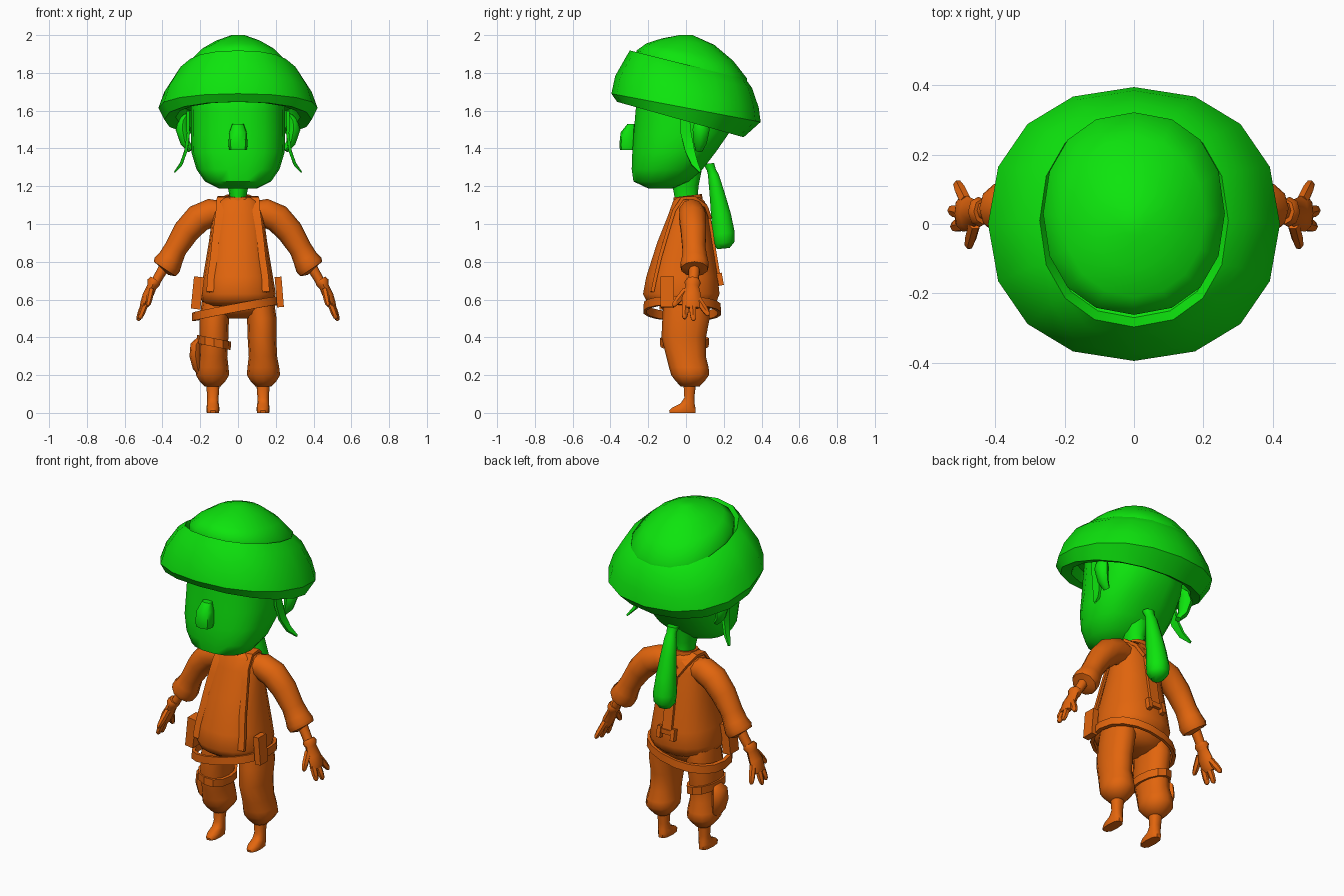
import bpy, bmesh, math
from mathutils import Vector


def material(name, col):
    m = bpy.data.materials.new(name)
    m.diffuse_color = (*col, 1)
    return m


GREEN = material("bright_green", (0.004, 0.78, 0.004))
ORANGE = material("orange", (0.76, 0.13, 0.004))


def build(name, rings, mat, mirror=False, caps=True, angle=50):
    """Skin a list of equal-length point rings into one object."""
    bm = bmesh.new()
    rows = [[bm.verts.new(p) for p in r] for r in rings]
    n = len(rows[0])
    for a, b in zip(rows, rows[1:]):
        for i in range(n):
            j = (i + 1) % n
            bm.faces.new((a[i], a[j], b[j], b[i]))
    if caps:
        bm.faces.new(rows[0])
        bm.faces.new(rows[-1])
    bmesh.ops.remove_doubles(bm, verts=bm.verts, dist=0.0005)
    bmesh.ops.recalc_face_normals(bm, faces=bm.faces)
    me = bpy.data.meshes.new(name)
    bm.to_mesh(me)
    bm.free()
    me.materials.append(mat)
    ob = bpy.data.objects.new(name, me)
    bpy.context.collection.objects.link(ob)
    if mirror:
        ob.modifiers.new("mirror", 'MIRROR').use_mirror_merge = False
    bpy.context.view_layer.objects.active = ob
    ob.select_set(True)
    bpy.ops.object.shade_smooth_by_angle(angle=math.radians(angle))
    ob.select_set(False)
    return ob


def oval(cx, cy, z, rx, ry, n=16, power=2.0, sx=0, sy=0):
    """Rounded ring around z; sx and sy tilt it."""
    pts = []
    for i in range(n):
        a = 2 * math.pi * i / n
        c, s = math.cos(a), math.sin(a)
        x = rx * math.copysign(abs(c) ** (2 / power), c)
        y = ry * math.copysign(abs(s) ** (2 / power), s)
        pts.append((cx + x, cy + y, z + sx * x + sy * y))
    return pts


def body(rows, n=16, power=2.0):
    """Rings from (z, front y, back y, half width)."""
    return [oval(0, (f + b) / 2, z, w, (b - f) / 2, n, power) for z, f, b, w in rows]


def tube(name, path, mat, mirror=False, axis=(0, 1, 0), n=8, angle=50):
    """Sweep along (x, y, z, half thickness, half width along axis); n=4 gives a flat bar."""
    P = [Vector(p[:3]) for p in path]
    rings = []
    for i, p in enumerate(path):
        t = (P[min(i + 1, len(P) - 1)] - P[max(i - 1, 0)]).normalized()
        nrm = t.cross(Vector(axis)).normalized()
        wide = nrm.cross(t)
        k = math.sqrt(2) if n == 4 else 1
        off = math.pi / 4 if n == 4 else 0
        rings.append([P[i] + k * (nrm * p[3] * math.cos(2 * math.pi * j / n + off)
                      + wide * p[4] * math.sin(2 * math.pi * j / n + off)) for j in range(n)])
    return build(name, rings, mat, mirror, angle=angle)


# Hat: crown and rolled brim, both tilted down at the back
K = -0.25
build("hat_crown", [oval(0, 0.03, 1.80, .262, .292, 16, 2.2, 0, K),
                    oval(0, 0.03, 1.845, .262, .292, 16, 2.2, 0, K),
                    oval(0, 0.02, 1.91, .205, .23, 16, 2.1, 0, -.2),
                    oval(0, 0.01, 1.965, .125, .14, 16, 2, 0, -.12),
                    oval(0, 0, 2.0, .035, .035, 16, 2, 0, 0)], GREEN, angle=60)
build("hat_brim", [oval(0, 0.01, 1.80, .25, .28, 16, 2.2, 0, K),
                   oval(0, 0.01, 1.842, .272, .307, 16, 2.2, 0, K),
                   oval(0, 0.015, 1.80, .325, .335, 16, 2.2, 0, -.24),
                   oval(0, 0.005, 1.70, .39, .38, 16, 2.2, 0, -.22),
                   oval(0, 0, 1.615, .421, .395, 16, 2.2, 0, -.19),
                   oval(0, -.03, 1.553, .39, .335, 16, 2.2, 0, -.28),
                   oval(0, -.025, 1.565, .33, .29, 16, 2.2, 0, -.28),
                   oval(0, -.02, 1.64, .30, .28, 16, 2.2, 0, -.25)], GREEN, angle=40)

# Head, neck and nose
build("head", body([(1.188, -.20, -.07, .10), (1.225, -.28, .02, .175), (1.29, -.29, .09, .22),
                    (1.38, -.287, .16, .247), (1.48, -.28, .23, .25), (1.6, -.27, .26, .25),
                    (1.72, -.26, .24, .24), (1.82, -.18, .18, .18)], 18, 2.4), GREEN)
build("neck", body([(1.08, -.06, .07, .045), (1.15, -.065, .065, .045), (1.2, -.075, .07, .055),
                    (1.3, -.08, .09, .08)], 10), GREEN)
build("nose", [oval(0, -.31, 1.392, .046, .04, 8, 2.8), oval(0, -.312, 1.42, .051, .041, 8, 2.8),
               oval(0, -.308, 1.485, .046, .038, 8, 2.8), oval(0, -.29, 1.53, .03, .02, 8, 2.8)], GREEN)

# Ears and side locks
tube("ear", [(.25, .07, 1.39, .015, .02), (.28, .075, 1.43, .025, .035), (.295, .08, 1.5, .035, .045),
             (.29, .08, 1.55, .025, .035), (.27, .07, 1.58, .01, .015)], GREEN, True)
tube("side_lock", [(.265, -.01, 1.6, .008, .025), (.263, 0, 1.48, .008, .028), (.275, .02, 1.39, .008, .025),
                   (.3, .045, 1.32, .008, .018), (.335, .075, 1.275, .004, .006)], GREEN, True, n=4, angle=35)

# Ponytail
build("ponytail", [oval(0, y, z, rx, ry, 10, 2, 0, .1) for z, y, rx, ry in
                   [(1.32, .12, .035, .03), (1.285, .135, .028, .025), (1.26, .145, .034, .03),
                    (1.16, .165, .045, .042), (1.05, .185, .056, .055), (.95, .198, .065, .063),
                    (.90, .2, .06, .06), (.87, .198, .035, .035)]], GREEN)

# Torso and collar
T = [(.565, -.17, .14, .16), (.59, -.21, .165, .19), (.63, -.23, .18, .2), (.72, -.213, .17, .185),
     (.9, -.155, .14, .155), (1.05, -.095, .115, .135), (1.12, -.07, .1, .115), (1.14, -.055, .08, .08)]
build("shirt", body(T, 18, 2.3), ORANGE)
C = [oval(0, .01, z, rx, ry, 12, 2.2, 0, .12) for z, rx, ry in
     [(1.09, .085, .08), (1.15, .07, .075), (1.15, .055, .06), (1.09, .06, .065)]]
build("collar", C + C[:1], ORANGE, caps=False, angle=30)


def shirt_y(x, z, back=False):
    """Height-interpolated surface of the shirt."""
    for a, b in zip(T, T[1:]):
        if a[0] <= z <= b[0]:
            u = (z - a[0]) / (b[0] - a[0])
            f, k, w = [a[i] + u * (b[i] - a[i]) for i in (1, 2, 3)]
            s = max(0, 1 - abs(x / w) ** 2.3) ** (1 / 2.3) * (k - f) / 2
            return (f + k) / 2 + (s if back else -s)


# Braces: two in front, joining to one behind with a buckle
front = [(.145, .64), (.14, .72), (.125, .82), (.115, .92), (.105, 1.0), (.095, 1.07)]
tube("front_brace", [(x, shirt_y(x, z) - .001, z, .009, .022) for x, z in front]
     + [(.09, -.02, 1.135, .009, .022), (.085, .04, 1.14, .009, .022), (.06, .1, 1.1, .009, .022),
        (.02, .125, 1.04, .009, .022)], ORANGE, True, axis=(1, 0, 0), n=4, angle=30)
tube("back_brace", [(0, shirt_y(0, z, True) + .003, z, .01, .03) for z in (1.08, 1.0, .9, .8, .72)],
     ORANGE, axis=(1, 0, 0), n=4, angle=30)
tube("buckle_bar", [(-.05, .178, .715, .014, .01), (.05, .178, .715, .014, .01)], ORANGE, n=4, angle=30)
tube("buckle_clip", [(.045, .175, .74, .014, .012), (.045, .187, .675, .014, .012)], ORANGE, True,
     axis=(1, 0, 0), n=4, angle=30)

# Slanted belt with a pouch on each hip
B = [oval(-.01, -.02, z, rx, ry, 18, 2.2, .19, -.02) for z, rx, ry in
     [(.53, .235, .208), (.575, .232, .206), (.575, .212, .19), (.53, .215, .19)]]
build("belt", B + B[:1], ORANGE, caps=False, angle=30)
tube("left_hip_pouch", [(.225, -.10, .56, .018, .036), (.212, -.10, .72, .018, .036)], ORANGE, n=4, angle=30)
tube("right_hip_pouch", [(-.225, -.10, .55, .025, .04), (-.205, -.10, .72, .028, .04)], ORANGE, n=4, angle=30)

# Trousers: seat and baggy legs, gathered above the ankle
build("trouser_seat", body([(.5, -.06, .07, .06), (.525, -.11, .11, .15), (.57, -.14, .14, .185),
                            (.62, -.14, .14, .18)], 16, 2.3), ORANGE)
build("trouser_leg", [oval(x, y, z, rx, ry, 12, 2.2) for z, x, y, rx, ry in
                      [(.6, .11, 0, .08, .12), (.5, .126, 0, .078, .125), (.4, .127, -.012, .076, .118),
                       (.3, .132, 0, .075, .105), (.24, .134, .015, .084, .105), (.2, .135, .022, .088, .1),
                       (.17, .135, .022, .07, .078), (.14, .134, .022, .042, .05)]], ORANGE, True)
build("foot", [oval(x, (f + b) / 2, z, w, (b - f) / 2, 10, 2.5) for z, x, f, b, w in
               [(.16, .133, -.015, .055, .036), (.08, .133, -.01, .045, .03), (.05, .133, -.03, .047, .031),
                (.028, .133, -.075, .052, .034), (.012, .133, -.092, .054, .034),
                (0, .133, -.09, .052, .032)]], ORANGE, True)

# Thigh strap and pouch on the right leg
S = [oval(-.127, -.008, z, rx, ry, 12, 2.2, -.2, 0) for z, rx, ry in
     [(.35, .088, .128), (.395, .09, .13), (.395, .07, .11), (.35, .07, .11)]]
build("thigh_strap", S + S[:1], ORANGE, caps=False, angle=30)
tube("thigh_pouch", [(-.205, 0, .39, .015, .035), (-.222, 0, .36, .03, .06), (-.225, 0, .3, .032, .065),
                     (-.215, 0, .24, .025, .055), (-.2, 0, .2, .01, .03)], ORANGE)

# Arms: sleeve with flared cuff, wrist, glove and fingers
tube("sleeve", [(.08, .025, 1.06, .06, .06), (.14, .03, 1.06, .075, .07), (.21, .035, 1.03, .076, .074),
                (.275, .04, .96, .07, .07), (.33, .042, .87, .06, .064), (.355, .045, .82, .066, .07),
                (.375, .045, .785, .076, .078), (.388, .045, .762, .07, .072),
                (.395, .045, .755, .035, .035)], ORANGE, True, n=10)
tube("wrist", [(.38, .045, .79, .03, .03), (.415, .042, .73, .026, .028), (.45, .035, .67, .024, .027)],
     ORANGE, True)
tube("glove", [(.437, .036, .705, .03, .036), (.447, .035, .69, .036, .044), (.455, .033, .67, .026, .036),
               (.478, .03, .62, .028, .05), (.495, .03, .575, .024, .052), (.505, .03, .555, .015, .045)],
     ORANGE, True)
for name, base, tip in [("thumb", (.46, .0, .65), (.478, -.068, .565)),
                        ("index_finger", (.49, .0, .58), (.522, -.008, .497)),
                        ("middle_finger", (.495, .033, .58), (.53, .04, .488)),
                        ("little_finger", (.485, .065, .6), (.512, .12, .515))]:
    a, b = Vector(base), Vector(tip)
    tube(name, [(*a, .018, .02), (*a.lerp(b, .6), .017, .019), (*a.lerp(b, .9), .013, .014),
                (*b, .006, .006)], ORANGE, True, n=6)
